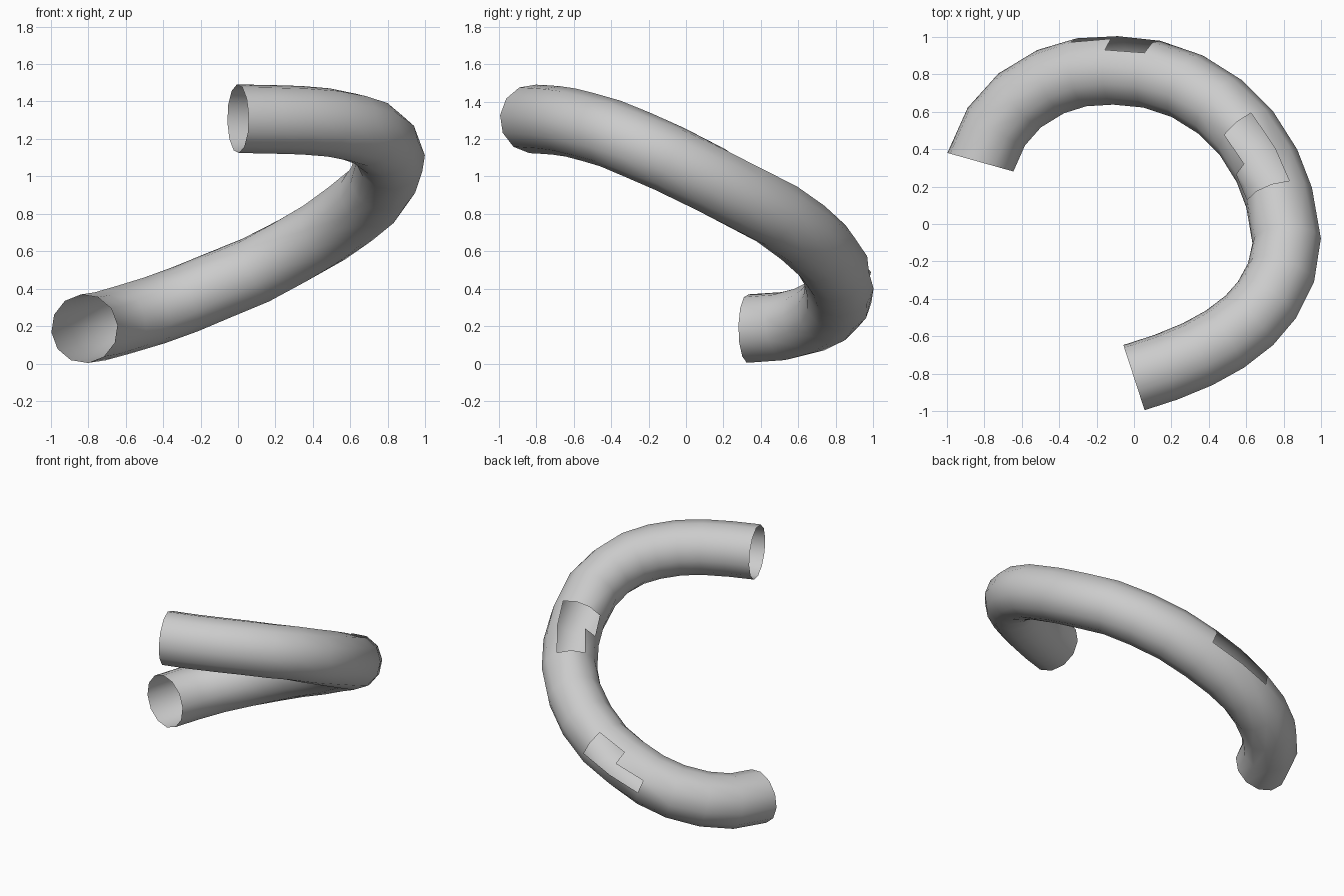
import bpy, bmesh
from math import sin, cos, radians
from mathutils import Vector

if "Cube" in bpy.data.objects:
    bpy.data.objects.remove(bpy.data.objects["Cube"])

SIDES, R = 12, 0.184

# centre line of the spiral, lower end to upper end
path = [Vector(p) for p in [
    (-.82, .33, .187), (-.735, .52, .2), (-.61, .66, .235), (-.445, .76, .285),
    (-.28, .81, .345), (-.1, .82, .42), (.095, .80, .50), (.285, .735, .60),
    (.46, .625, .70), (.6, .485, .80), (.71, .31, .89), (.775, .14, .98),
    (.815, -.09, 1.095), (.785, -.26, 1.17), (.71, -.405, 1.23),
    (.615, -.515, 1.262), (.485, -.615, 1.288), (.34, -.695, 1.30),
    (.17, -.765, 1.305), (0, -.82, 1.308)]]
last = len(path) - 1


def tangent(i):
    if i == 0:
        return Vector((.27, .96, 0)).normalized()
    if i == last:
        return Vector((-.95, -.31, 0)).normalized()
    return (path[i + 1] - path[i - 1]).normalized()


# missing panels as (segment, row); row 0 faces outward, rows climb over the top
holes = {(5, 0), (5, 1), (4, 0),
         (9, 2), (9, 3), (10, 2), (10, 3), (10, 4)}

# open tube shell with two broken-out openings
bm = bmesh.new()
rings = []
for i, p in enumerate(path):
    t = tangent(i)
    out = Vector((0, 0, 1)).cross(t).normalized()
    up = t.cross(out)
    phase = max(-6, min(6, (i - 8) * 2))
    ring = []
    for k in range(SIDES):
        a = radians(360 * k / SIDES + phase)
        ring.append(bm.verts.new(p + R * (out * cos(a) + up * sin(a))))
    rings.append(ring)

for i in range(last):
    for k in range(SIDES):
        if (i, k) in holes:
            continue
        n = (k + 1) % SIDES
        f = bm.faces.new((rings[i][k], rings[i][n], rings[i + 1][n], rings[i + 1][k]))
        f.smooth = True
bmesh.ops.recalc_face_normals(bm, faces=bm.faces)

mesh = bpy.data.meshes.new("spiral_tube")
bm.to_mesh(mesh)
bm.free()
tube = bpy.data.objects.new("spiral_tube", mesh)
bpy.context.collection.objects.link(tube)
